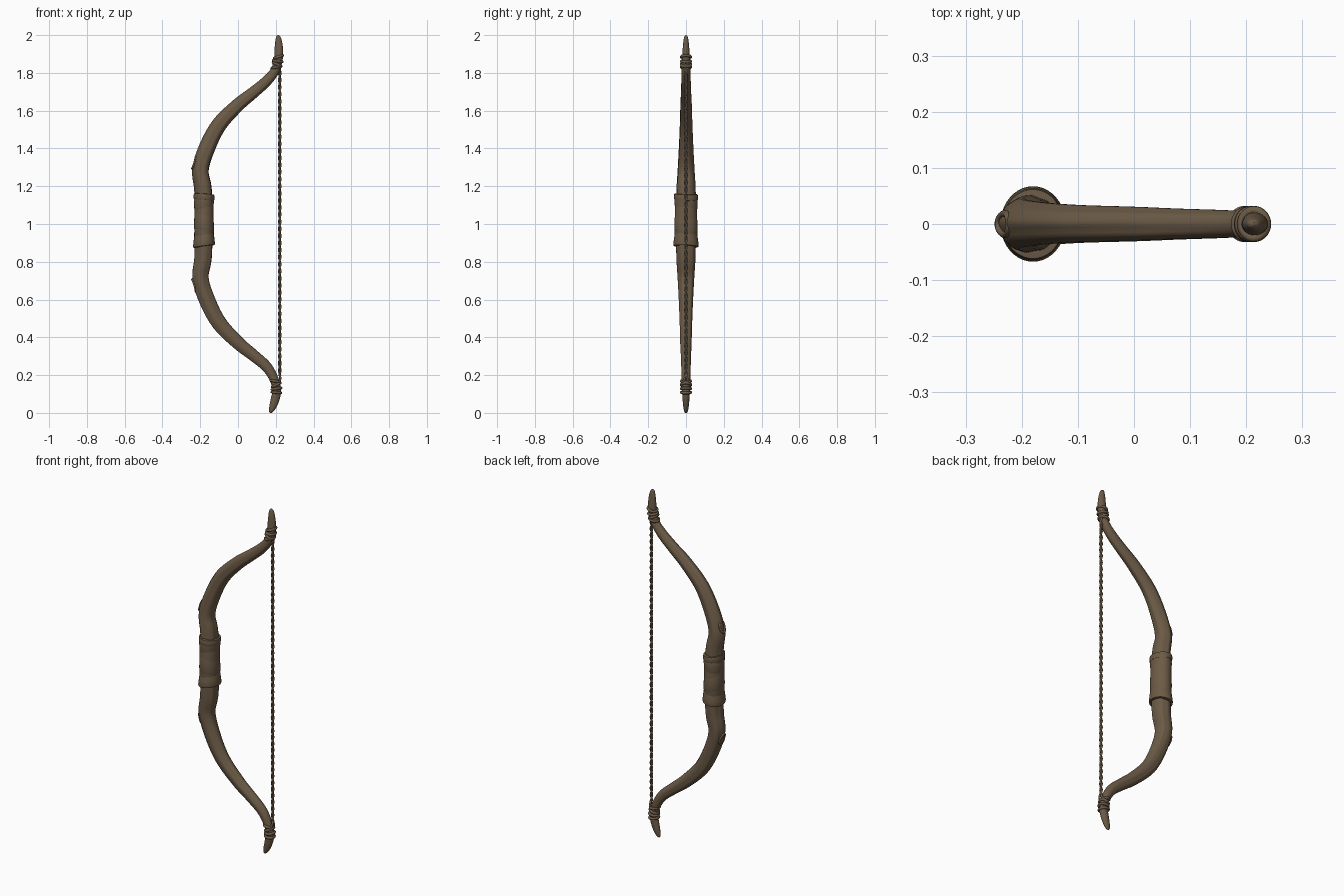
import bpy, bmesh, math
from mathutils import Vector

if "Cube" in bpy.data.objects:
    bpy.data.objects.remove(bpy.data.objects["Cube"])

brown = bpy.data.materials.new("brown wood")
brown.diffuse_color = (0.15, 0.105, 0.062, 1)
brown.use_nodes = True
brown.node_tree.nodes["Principled BSDF"].inputs["Base Color"].default_value = brown.diffuse_color


def finish(ob):
    ob.data.materials.append(brown)
    return ob


def catmull(p, steps):
    """Smooth a list of tuples with a Catmull-Rom spline."""
    out = []
    for i in range(len(p) - 1):
        a, b, c, d = p[max(i - 1, 0)], p[i], p[i + 1], p[min(i + 2, len(p) - 1)]
        for s in range(steps):
            t = s / steps
            out.append(tuple(0.5 * (2 * y + (z - x) * t + (2 * x - 5 * y + 4 * z - w) * t * t
                                    + (3 * y - x - 3 * z + w) * t ** 3)
                             for x, y, z, w in zip(a, b, c, d)))
    return out + [p[-1]]


def loft(name, stations, sides, shape=lambda a, z: (1, 0), angle=40):
    """Tube through (x, z, in-plane radius, y radius); shape gives radius factor and lift."""
    bm = bmesh.new()
    rings = []
    n = len(stations)
    for i, (x, z, rn, ry) in enumerate(stations):
        p, q = stations[max(i - 1, 0)], stations[min(i + 1, n - 1)]
        t = Vector((q[0] - p[0], 0, q[1] - p[1])).normalized()
        u = Vector((-t.z, 0, t.x))
        ring = []
        for k in range(sides):
            a = 2 * math.pi * k / sides
            f, lift = shape(a, z)
            co = Vector((x, 0, z + lift)) + u * (rn * f * math.cos(a))
            co.y = ry * f * math.sin(a)
            ring.append(bm.verts.new(co))
        rings.append(ring)
    for r, s in zip(rings, rings[1:]):
        for k in range(sides):
            m = (k + 1) % sides
            bm.faces.new((r[k], r[m], s[m], s[k]))
    bm.faces.new(rings[0])
    bm.faces.new(rings[-1])
    bmesh.ops.recalc_face_normals(bm, faces=bm.faces)
    me = bpy.data.meshes.new(name)
    bm.to_mesh(me)
    bm.free()
    ob = bpy.data.objects.new(name, me)
    bpy.context.collection.objects.link(ob)
    me.shade_smooth()
    me.set_sharp_from_angle(angle=math.radians(angle))
    return finish(ob)


def tube(name, pts, r, cyclic=False, res=2):
    """Round cord along a list of points."""
    cu = bpy.data.curves.new(name, 'CURVE')
    cu.dimensions = '3D'
    cu.bevel_depth = r
    cu.bevel_resolution = res
    cu.use_fill_caps = True
    sp = cu.splines.new('POLY')
    sp.points.add(len(pts) - 1)
    for p, c in zip(sp.points, pts):
        p.co = (*c, 1)
    sp.use_cyclic_u = cyclic
    sp.use_smooth = True
    ob = bpy.data.objects.new(name, cu)
    bpy.context.collection.objects.link(ob)
    return finish(ob)


def ring(name, x, z, rx, ry, tilt, r):
    """Cord ring round a limb, tilted in the xz plane."""
    pts = []
    for k in range(28):
        a = 2 * math.pi * k / 28
        d = rx * math.cos(a)
        pts.append((x + d * math.cos(tilt), ry * math.sin(a), z + d * math.sin(tilt)))
    return tube(name, pts, r, True)


# Bow stave: upper limb, mirrored to the lower limb, with different tips
limb = [(0.15, 1.755, .028, .025), (0.08, 1.695, .031, .027), (0.0, 1.63, .035, .030),
        (-0.10, 1.525, .040, .033), (-0.165, 1.40, .043, .038), (-0.198, 1.285, .043, .044),
        (-0.184, 1.18, .046, .050)]
top = [(0.213, 2.0, .003, .003), (0.213, 1.992, .011, .009), (0.215, 1.965, .018, .014),
       (0.216, 1.92, .023, .018), (0.213, 1.87, .023, .021), (0.195, 1.81, .024, .023)]
bottom = [(0.19, 0.18, .024, .023), (0.205, 0.12, .023, .021), (0.196, 0.07, .023, .018),
          (0.183, 0.03, .018, .014), (0.174, 0.008, .011, .009), (0.171, 0.0, .003, .003)]
lower = [(x, 2 - z, a, b) for x, z, a, b in reversed(limb)]
stave = catmull(top + limb + [(-0.18, 1.0, .047, .053)] + lower + bottom, 5)


def grain(a, z):
    # shallow lengthwise ridges in the wood
    fade = min(1, max(0, (0.85 - abs(z - 1)) / 0.2))
    return 1 + fade * (0.03 * math.cos(5 * a + 3 * z) + 0.02 * math.cos(9 * a - 2 * z)), 0


loft("bow_stave", stave, 36, grain)

# Leather grip: sleeve with overlapping slanted bands
GX = -0.18


def band(name, z0, z1, r0, r1, slant, phase):
    s = [(GX, z0, r0 * .80, r0 * .84), (GX, z0 + .002, r0 * .97, r0 * 1.12),
         (GX, z0 + .010, r0, r0 * 1.16), (GX, (z0 + z1) / 2, (r0 + r1) / 2, (r0 + r1) * .58),
         (GX, z1 - .010, r1, r1 * 1.16), (GX, z1 - .002, r1 * .97, r1 * 1.12),
         (GX, z1, r1 * .80, r1 * .84)]
    loft(name, s, 40, lambda a, z: (1, slant * math.cos(a + phase)), 55)


band("grip_sleeve", 0.90, 1.15, .052, .050, 0.0, 0)
band("grip_top_band", 1.125, 1.160, .055, .055, .004, 0.5)
band("grip_upper_band", 1.07, 1.14, .051, .053, .016, 2.6)
band("grip_middle_band", 0.96, 1.05, .053, .051, .012, 0.6)
band("grip_bottom_band", 0.88, 0.945, .058, .053, .008, 2.8)

# Cord lashings at both limb tips
for i, (x, z, t) in enumerate([(0.214, 1.885, .30), (0.210, 1.862, -.15),
                               (0.207, 1.845, -.45), (0.203, 1.83, .2)]):
    ring(f"top_lashing_{i + 1}", x, z, .024, .025, t, .0075)
for i, (x, z, t) in enumerate([(0.203, 0.108, -.1), (0.204, 0.128, .15),
                               (0.202, 0.148, .45), (0.197, 0.168, -.2)]):
    ring(f"bottom_lashing_{i + 1}", x, z, .024, .025, t, .0075)

# String: two twisted strands and the loops that hold it
SX, Z0, Z1 = 0.221, 0.195, 1.815
n = 230
for s in range(2):
    pts = []
    for k in range(n + 1):
        z = Z0 + (Z1 - Z0) * k / n
        a = 2 * math.pi * (z / 0.075) + s * math.pi
        pts.append((SX + .0045 * math.cos(a), .0045 * math.sin(a), z))
    tube(f"string_strand_{s + 1}", pts, .0052, res=1)
for name, zs, ze, xe in (("top", Z1 - .01, 1.862, .212), ("bottom", Z0 + .01, .142, .203)):
    for side in (-1, 1):
        tube(f"{name}_string_loop", catmull([(SX, 0, zs), (SX + .002, side * .010, (zs + ze) / 2),
                                             (xe, side * .025, ze)], 5), .006)

# Oval knots in the wood on the outer side of each limb
for name, z in (("upper_knot", 1.325), ("lower_knot", 0.675)):
    pts = []
    for k in range(24):
        a = 2 * math.pi * k / 24
        y, h = .019 * math.sin(a), .032 * math.cos(a)
        lean = 1 if z > 1 else -1
        pts.append((-0.233 + 8 * y * y + lean * .30 * h, y, z + h))
    tube(name, pts, .006, True)
